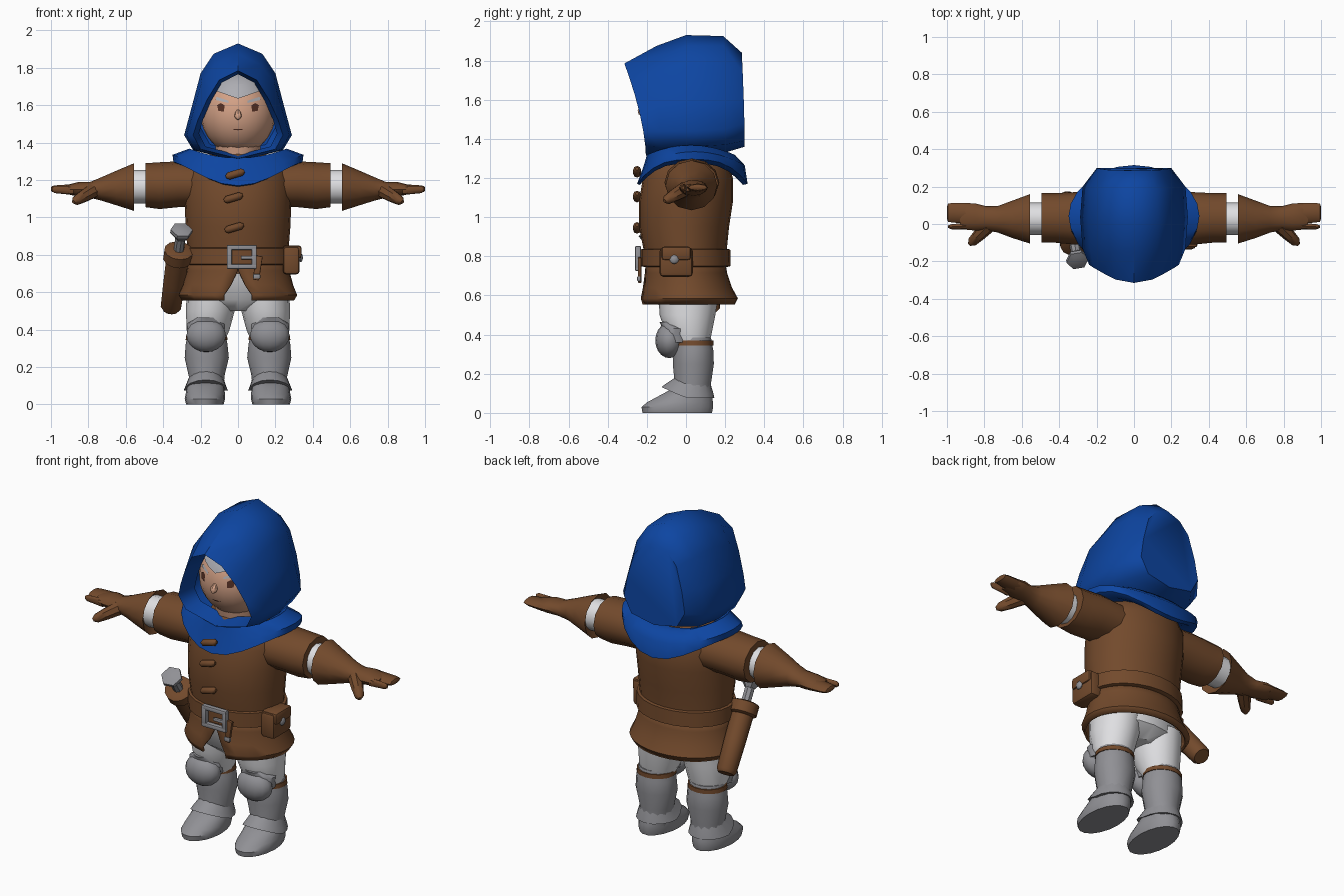
import bpy, bmesh, math
from mathutils import Vector, Matrix

if "Cube" in bpy.data.objects:
    bpy.data.objects.remove(bpy.data.objects["Cube"])

def material(name, rgb):
    m = bpy.data.materials.new(name)
    m.diffuse_color = (*rgb, 1)
    m.use_nodes = True
    m.node_tree.nodes["Principled BSDF"].inputs["Base Color"].default_value = m.diffuse_color
    return m

BLUE = material("blue cloth", (0.004, 0.06, 0.36))
BROWN = material("brown leather", (0.17, 0.068, 0.025))
SKIN = material("skin", (0.66, 0.36, 0.24))
STEEL = material("steel", (0.28, 0.28, 0.30))
WHITE = material("white linen", (0.74, 0.74, 0.76))
HAIR = material("grey hair", (0.42, 0.42, 0.45))
DARK = material("dark brown", (0.09, 0.03, 0.018))

def finish(name, bm, mat, mirror=False, angle=40, solid=0, recalc=True):
    if recalc:
        bmesh.ops.recalc_face_normals(bm, faces=bm.faces)
    me = bpy.data.meshes.new(name)
    bm.to_mesh(me)
    bm.free()
    ob = bpy.data.objects.new(name, me)
    bpy.context.collection.objects.link(ob)
    me.materials.append(mat)
    bpy.ops.object.select_all(action='DESELECT')
    ob.select_set(True)
    bpy.context.view_layer.objects.active = ob
    bpy.ops.object.shade_smooth_by_angle(angle=math.radians(angle))
    if solid:
        s = ob.modifiers.new("thickness", 'SOLIDIFY')
        s.thickness = solid
    if mirror:
        ob.modifiers.new("mirror", 'MIRROR')
    return ob

def loft(name, rings, mat, caps=(True, True), closed=True, **kw):
    """Skin a list of point rings."""
    bm = bmesh.new()
    vs = [[bm.verts.new(p) for p in r] for r in rings]
    n = len(vs[0])
    for a, b in zip(vs, vs[1:]):
        for i in range(n if closed else n - 1):
            j = (i + 1) % n
            bm.faces.new((a[i], a[j], b[j], b[i]))
    if closed and caps[0]:
        bm.faces.new(vs[0][::-1])
    if closed and caps[1]:
        bm.faces.new(vs[-1])
    return finish(name, bm, mat, **kw)

def angles(n):
    return [2 * math.pi * i / n for i in range(n)]

def flat(z, cx, rx, y0, y1, n=16):
    """Horizontal oval spanning y0..y1."""
    return [(cx + rx * math.cos(t), (y0 + y1) / 2 + (y1 - y0) / 2 * math.sin(t), z) for t in angles(n)]

def upright(x, y0, y1, z0, z1, n=12):
    """Oval across the x axis."""
    return [(x, (y0 + y1) / 2 + (y1 - y0) / 2 * math.cos(t),
             (z0 + z1) / 2 + (z1 - z0) / 2 * math.sin(t)) for t in angles(n)]

def ball(name, c, s, mat, u=16, v=10, rot=None, **kw):
    bm = bmesh.new()
    bmesh.ops.create_uvsphere(bm, u_segments=u, v_segments=v, radius=1,
                              matrix=Matrix.Translation(c) @ (rot or Matrix()) @ Matrix.Diagonal((*s, 1)))
    return finish(name, bm, mat, **kw)

def box(name, c, s, mat, rot=None, bevel=0, **kw):
    bm = bmesh.new()
    bmesh.ops.create_cube(bm, size=1, matrix=Matrix.Translation(c) @ (rot or Matrix()) @ Matrix.Diagonal((*s, 1)))
    if bevel:
        bmesh.ops.bevel(bm, geom=bm.edges[:], offset=bevel, segments=2, affect='EDGES', profile=0.5)
    return finish(name, bm, mat, **kw)

def tube(name, a, b, profile, mat, n=10, **kw):
    """Round profile of (fraction, radius) between two points."""
    a, b = Vector(a), Vector(b)
    q = (b - a).to_track_quat('Z', 'Y')
    rings = [[a.lerp(b, f) + q @ Vector((r * math.cos(t), r * math.sin(t), 0)) for t in angles(n)]
             for f, r in profile]
    return loft(name, rings, mat, **kw)

# Hood: arched sections from the inner lining, over the rim, to the back
def arch(half, y_top, y_bottom):
    zt, zb = half[0][1], half[-1][1]
    ys = [y_bottom + (y_top - y_bottom) * ((z - zb) / (zt - zb)) ** 1.6 for _, z in half]
    right = [(x, y, z) for (x, z), y in zip(half, ys)]
    return right + [(-x, y, z) for x, y, z in right[-2:0:-1]]

rim = [(0, 1.785), (.1, 1.735), (.165, 1.63), (.215, 1.52), (.24, 1.44), (.2, 1.365), (0, 1.315)]
lining = [(x * .87, 1.55 + (z - 1.55) * .92) for x, z in rim]
brow = [(0, 1.875), (.125, 1.815), (.195, 1.72), (.235, 1.58), (.275, 1.44), (.23, 1.36), (0, 1.30)]
crown = [(0, 1.93), (.13, 1.875), (.2, 1.77), (.245, 1.6), (.288, 1.44), (.24, 1.36), (0, 1.30)]
back = [(0, 1.925), (.12, 1.875), (.19, 1.77), (.235, 1.6), (.275, 1.45), (.22, 1.37), (0, 1.33)]
rear = [(0, 1.84), (.08, 1.81), (.14, 1.74), (.18, 1.6), (.2, 1.48), (.15, 1.39), (0, 1.36)]
loft("hood", [arch(lining, -.18, -.1), arch(rim, -.315, -.205), arch(brow, -.15, -.13),
              arch(crown, 0, .04), arch(back, .19, .2), arch(rear, .285, .30)],
     BLUE, caps=(False, True), angle=50)

# Shoulder cape, pointed at front and back
def cape_ring(rx, y0, y1, z, drop, p):
    return [(x, y, z - drop * abs(math.sin(t)) ** p)
            for (x, y, _), t in zip(flat(0, 0, rx, y0, y1, 24), angles(24))]

loft("cape", [cape_ring(.19, -.17, .2, 1.32, .0, 1), cape_ring(.26, -.2, .25, 1.368, .05, 2),
              cape_ring(.35, -.215, .3, 1.335, .07, 2), cape_ring(.345, -.25, .315, 1.295, .125, 3),
              cape_ring(.3, -.235, .29, 1.275, .11, 3), cape_ring(.2, -.18, .2, 1.28, 0, 1)],
     BLUE, caps=(False, False), angle=50)

# Head, hair and face
HC, HS = Vector((0, -.02, 1.555)), Vector((.2, .2, .215))
ball("head", HC, HS, SKIN, 24, 16)
tube("neck", (0, .02, 1.2), (0, -.02, 1.42), [(0, .12), (1, .12)], SKIN)
bm = bmesh.new()
bmesh.ops.create_uvsphere(bm, u_segments=24, v_segments=16, radius=1,
                          matrix=Matrix.Translation(HC) @ Matrix.Diagonal((*(HS * 1.05), 1)))
for co, no in (((0, 0, 0), (1, 0, 0)), ((0, 0, 1.635), (-.35, 0, 1))):
    bmesh.ops.bisect_plane(bm, geom=bm.verts[:] + bm.edges[:] + bm.faces[:],
                           plane_co=co, plane_no=no, clear_inner=True)
finish("hair", bm, HAIR, mirror=True, recalc=False)
tube("nose", (0, -.205, 1.58), (0, -.232, 1.535), [(0, .006), (.7, .02), (1, .017), (1.25, .004)], SKIN, 8)

def face_plate(name, pts, mat, mirror=False):
    bm = bmesh.new()
    vs = []
    for x, z in pts:
        k = 1 - (x / HS.x) ** 2 - ((z - HC.z) / HS.z) ** 2
        vs.append(bm.verts.new((x, HC.y - HS.y * math.sqrt(max(k, 0)) - .005, z)))
    bm.faces.new(vs)
    finish(name, bm, mat, mirror=mirror, recalc=False)

face_plate("eye", [(.075, 1.565), (.105, 1.57), (.112, 1.6), (.092, 1.612), (.072, 1.6)], DARK, True)
face_plate("eyebrow", [(.05, 1.612), (.12, 1.628), (.115, 1.645), (.05, 1.624)], HAIR, True)
face_plate("mouth", [(-.035, 1.47), (0, 1.466), (.035, 1.47), (0, 1.474)], DARK)

# Tunic body
loft("tunic", [flat(z, 0, rx, a, b, 24) for z, rx, a, b in
               [(.72, .265, -.2, .2), (.8, .268, -.21, .205), (.95, .28, -.24, .22), (1.08, .285, -.24, .24),
                (1.2, .285, -.22, .24), (1.28, .25, -.19, .21), (1.34, .15, -.12, .14)]], BROWN)

# Tunic skirt, split at the front
skirt = []
for z, rx, a, b, gap in [(.78, .265, -.205, .2, 0), (.715, .275, -.21, .21, .01),
                         (.64, .295, -.222, .235, .13), (.585, .318, -.238, .265, .24), (.555, .3, -.23, .25, .25)]:
    ts = [-math.pi / 2 + gap + (2 * math.pi - 2 * gap) * i / 28 for i in range(29)]
    skirt.append([(rx * math.cos(t), (a + b) / 2 + (b - a) / 2 * math.sin(t), z) for t in ts])
loft("skirt", skirt, BROWN, closed=False, solid=.012)

# Belt, buckle, strap and toggles
loft("belt", [flat(z, 0, rx, a, b, 24) for z, rx, a, b in
              [(.745, .27, -.21, .21), (.75, .288, -.232, .228), (.835, .285, -.232, .226), (.84, .265, -.21, .2)]], BROWN)
for n, c, s in (("top", (.02, -.245, .84), (.16, .03, .026)), ("bottom", (.02, -.245, .738), (.16, .03, .026)),
                ("left", (-.046, -.245, .79), (.028, .03, .11)), ("right", (.086, -.245, .79), (.028, .03, .11))):
    box("buckle_" + n, c, s, STEEL, bevel=.006)
box("buckle_prong", (.05, -.25, .785), (.07, .018, .018), STEEL, bevel=.004)
box("belt_end", (.105, -.237, .73), (.035, .018, .13), BROWN, rot=Matrix.Rotation(.15, 4, 'Y'), bevel=.005)
box("belt_tip", (.1, -.24, .685), (.038, .02, .025), STEEL, bevel=.005)
for x, z, y in ((-.015, 1.232, -.25), (-.025, 1.105, -.25), (-.02, .945, -.25)):
    tube("toggle", (x - .05, y, z - .015), (x + .05, y, z + .015),
         [(0, .008), (.15, .02), (.85, .02), (1, .008)], BROWN, 8)

# Side pouch with stud
box("pouch", (.285, -.05, .77), (.09, .17, .15), BROWN, bevel=.02)
box("pouch_flap", (.29, -.05, .815), (.1, .15, .07), BROWN, bevel=.015)
ball("pouch_stud", (.335, -.06, .785), (.012, .024, .024), STEEL, 8, 6)

# Scabbard and dagger hilt, slung backwards
top, tip = Vector((-.32, -.09, .80)), Vector((-.36, .14, .51))
tube("scabbard", top, tip, [(0, .062), (.5, .06), (.95, .056), (1, .045)], BROWN, 12)
tube("scabbard_collar", top, tip, [(-.1, .06), (-.08, .078), (.08, .078), (.11, .06)], BROWN, 12)
up = (top - tip).normalized()
tube("dagger_grip", top, top + up * .15, [(0, .028), (1, .028)], STEEL, 8)
tube("dagger_pommel", top + up * .11, top + up * .18, [(0, .025), (.6, .06), (.9, .06), (1, .03)], STEEL, 6, angle=20)

# Arms
loft("sleeve", [upright(*r) for r in
                [(.18, -.11, .17, 1.06, 1.29), (.32, -.11, .17, 1.055, 1.3), (.42, -.1, .165, 1.045, 1.295),
                 (.495, -.1, .165, 1.055, 1.29), (.495, -.07, .13, 1.08, 1.255)]], BROWN, mirror=True)
loft("undersleeve", [upright(x, -.06, .115, 1.075, 1.255) for x in (.46, .6)], WHITE, mirror=True)
loft("gauntlet", [upright(*r) for r in
                  [(.585, -.06, .12, 1.08, 1.25), (.555, -.105, .16, 1.035, 1.29), (.65, -.075, .125, 1.065, 1.25),
                   (.73, -.045, .095, 1.09, 1.215), (.79, -.035, .095, 1.105, 1.19), (.85, -.035, .11, 1.11, 1.19),
                   (.9, -.03, .112, 1.122, 1.178), (.93, -.02, .1, 1.13, 1.17)]], BROWN, mirror=True)
loft("fingers", [upright(*r, 8) for r in
                 [(.88, .0, .112, 1.12, 1.178), (.97, .008, .113, 1.13, 1.172), (.995, .012, .108, 1.137, 1.168),
                  (1.0, .03, .09, 1.145, 1.16)]], BROWN, mirror=True)
loft("index_finger", [upright(*r, 8) for r in
                      [(.88, -.03, .01, 1.12, 1.17), (.98, -.028, -.002, 1.13, 1.168), (.995, -.02, -.008, 1.14, 1.16)]],
     BROWN, mirror=True)
tube("thumb", (.78, -.01, 1.14), (.875, -.105, 1.085), [(0, .04), (.5, .034), (.9, .026), (1.05, .01)], BROWN, 8, mirror=True)

# Trousers
loft("hips", [flat(z, 0, rx, a, b) for z, rx, a, b in
              [(.5, .09, -.08, .1), (.56, .25, -.15, .17), (.7, .25, -.185, .18)]], WHITE)
loft("trouser_leg", [flat(*r) for r in
                     [(.33, .165, .09, -.05, .11), (.4, .16, .115, -.1, .13), (.5, .148, .13, -.135, .15),
                      (.6, .14, .135, -.14, .165)]], WHITE, mirror=True)

# Boots with knee guard, strap and sabaton
loft("boot", [flat(*r, 14) for r in
              [(.02, .175, .085, -.08, .135), (.09, .17, .095, -.07, .13), (.15, .168, .095, -.06, .13),
               (.25, .167, .118, -.07, .145), (.32, .168, .112, -.065, .142), (.385, .168, .1, -.06, .13)]],
     STEEL, mirror=True)
loft("knee_strap", [flat(z, .168, r, -.065, .14) for z, r in ((.345, .112), (.37, .109))], BROWN, mirror=True)
ball("knee_guard", (.17, -.085, .37), (.108, .072, .09), STEEL, 14, 10, mirror=True)
loft("knee_fan", [flat(*r) for r in [(.36, .17, .095, -.12, .03), (.43, .17, .105, -.12, .02), (.465, .17, .05, -.135, -.04)]],
     STEEL, mirror=True)
loft("foot", [flat(*r, 18) for r in
              [(0, .177, .1, -.225, .135), (.03, .177, .108, -.23, .142), (.055, .175, .105, -.2, .14),
               (.095, .173, .1, -.125, .135), (.13, .172, .085, -.06, .12)]], STEEL, mirror=True)
loft("ankle_plate", [[(x, y, z + (.05 if y < 0 else 0) * -y / .11) for x, y, z in flat(*r)] for r in
                     [(.075, .172, .118, -.125, .145), (.1, .172, .108, -.105, .14), (.15, .17, .09, -.06, .125)]],
     STEEL, mirror=True)
